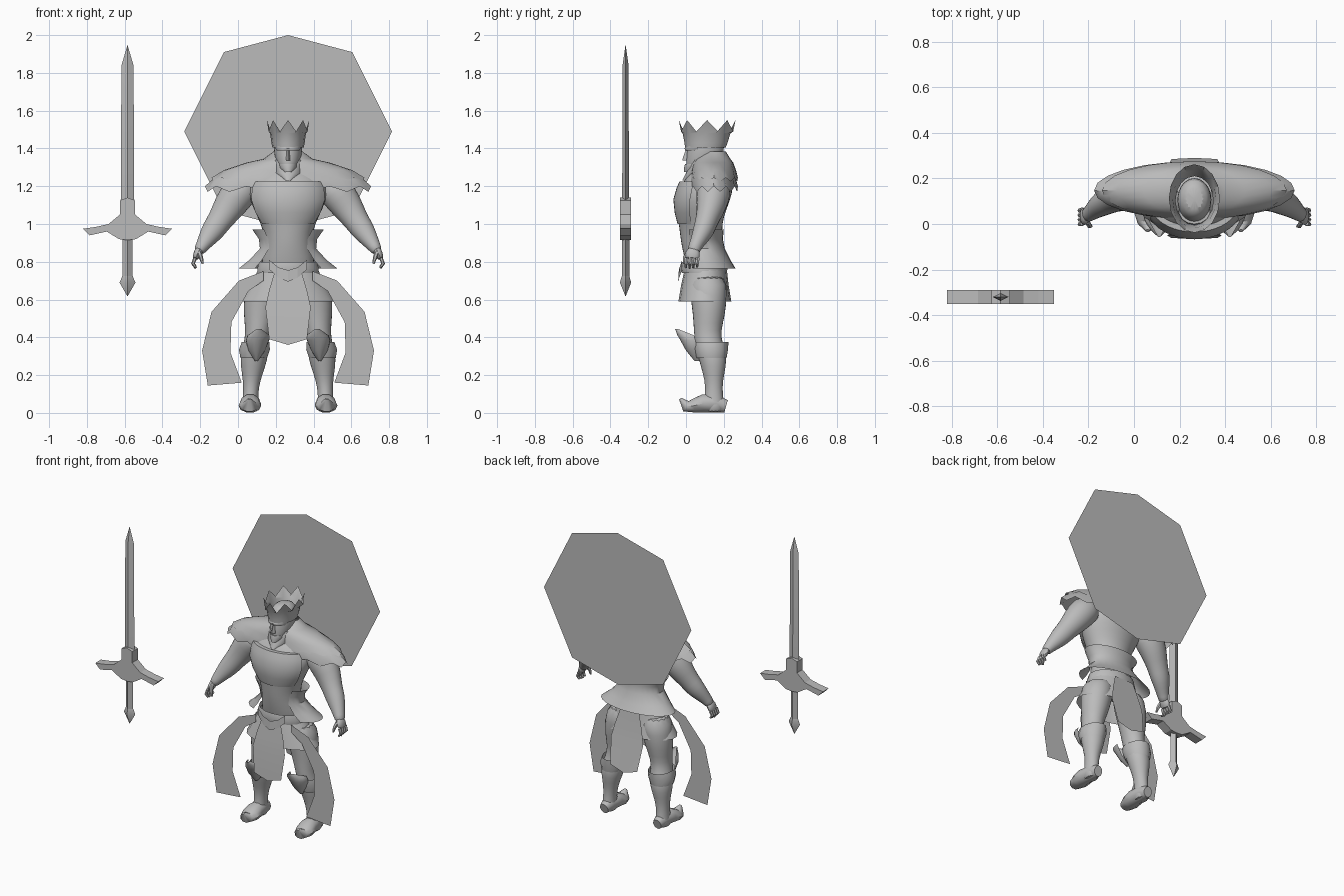
import bpy, bmesh, math
from mathutils import Vector

grey = bpy.data.materials.new("plain grey")
grey.diffuse_color = (0.5, 0.5, 0.5, 1)
CX = 0.265                       # centre line of the figure


def add(name, verts, faces, smooth=True, ox=CX, sub=0):
    me = bpy.data.meshes.new(name)
    me.from_pydata([(v[0] + ox, v[1], v[2]) for v in verts], [], faces)
    bm = bmesh.new()
    bm.from_mesh(me)
    bmesh.ops.recalc_face_normals(bm, faces=bm.faces)
    bm.to_mesh(me)
    bm.free()
    if smooth:
        me.polygons.foreach_set("use_smooth", [True] * len(me.polygons))
        me.set_sharp_from_angle(angle=math.radians(42))
    me.materials.append(grey)
    ob = bpy.data.objects.new(name, me)
    bpy.context.collection.objects.link(ob)
    if sub:
        ob.modifiers.new("round", 'SUBSURF').levels = sub
        ob.modifiers["round"].render_levels = sub
    return ob


def skin(rows, closed):
    n, f = len(rows[0]), []
    for r in range(len(rows) - 1):
        for i in range(n if closed else n - 1):
            j = (i + 1) % n
            f.append((r * n + i, r * n + j, (r + 1) * n + j, (r + 1) * n + i))
    return [v for row in rows for v in row], f


def loft(name, rings, n=14, a0=0, a1=360, cap=True, jag=0, sub=0, ox=CX):
    """Level rings (centre x, z, half width, front y, back y); angle 0 is the front."""
    full = a1 - a0 == 360
    rows = []
    for k, (cx, z, hx, yf, yb) in enumerate(rings):
        row = []
        for i in range(n if full else n + 1):
            a = math.radians(a0 + (a1 - a0) * i / n)
            drop = jag if k == len(rings) - 1 and i % 2 else 0
            row.append((cx + hx * math.sin(a), (yf + yb) / 2 - (yb - yf) / 2 * math.cos(a), z - drop))
        rows.append(row)
    v, f = skin(rows, full)
    if cap and full:
        f += [tuple(range(n)), tuple(range(len(v) - n, len(v)))]
    return add(name, v, f, ox=ox, sub=sub)


def tube(name, pts, n=10, ref=(0, 1, 0), sub=1):
    """Limb through points (x, y, z, radius a, radius b), rings square to the path."""
    P = [Vector(p[:3]) for p in pts]
    rows = []
    for i, p in enumerate(pts):
        t = (P[min(i + 1, len(P) - 1)] - P[max(i - 1, 0)]).normalized()
        u = Vector(ref).cross(t).normalized()
        w = t.cross(u)
        rows.append([P[i] + u * p[3] * math.cos(2 * math.pi * k / n)
                     + w * p[4] * math.sin(2 * math.pi * k / n) for k in range(n)])
    v, f = skin(rows, True)
    f += [tuple(range(n)), tuple(range(len(v) - n, len(v)))]
    return add(name, v, f, sub=sub)


def strip(name, a, b):
    v, f = skin([a, b], False)
    return add(name, v, f, smooth=False)


# back disc: flat octagon
disc = [(0, 2.0), (.34, 1.91), (.55, 1.49), (.34, 1.07), (0, .98), (-.34, 1.07), (-.55, 1.49), (-.34, 1.91)]
add("back_disc", [(x, .35, z) for x, z in disc], [tuple(range(8))], smooth=False)

# torso, neck, head
loft("torso", [(0, .66, .13, .03, .2), (0, .78, .15, 0, .21), (0, .88, .125, -.025, .2),
               (0, .96, .13, -.035, .19), (0, 1.04, .165, -.045, .2), (0, 1.12, .205, -.06, .235),
               (0, 1.2, .215, -.035, .255), (0, 1.27, .17, .02, .25), (0, 1.32, .07, .06, .21)], 18, sub=1)
loft("neck", [(0, 1.22, .075, .02, .21), (0, 1.34, .06, .05, .19)])
loft("head", [(0, 1.275, .03, .005, .1), (0, 1.305, .058, -.002, .16), (0, 1.36, .074, .0, .2),
              (0, 1.42, .078, .008, .205), (0, 1.47, .07, .025, .2), (0, 1.5, .04, .06, .16)], 16, sub=1)
loft("nose", [(0, 1.335, .014, -.018, .03), (0, 1.35, .012, -.017, .03), (0, 1.395, .007, 0, .03)], 6)
loft("brow", [(0, 1.388, .06, -.004, .1), (0, 1.4, .068, -.008, .12), (0, 1.415, .07, 0, .12)], 14)
loft("beard", [(0, 1.275, .022, -.012, .06), (0, 1.3, .05, -.01, .12), (0, 1.318, .05, -.005, .12)], 12)

# crown: open band with eight points
loft("crown", [(0, 1.405, .083, -.005, .21), (0, 1.43, .088, -.008, .22), (0, 1.48, .095, -.018, .235),
               (0, 1.55, .112, -.038, .262)], 16, cap=False, jag=.06)

# chest plate
loft("chest_plate", [(0, 1.0, .15, -.045, .2), (0, 1.06, .19, -.06, .22), (0, 1.13, .215, -.067, .24),
                     (0, 1.19, .21, -.05, .24), (0, 1.225, .195, -.035, .22), (0, 1.225, .16, .02, .2)],
     14, -65, 65)
loft("collar_flap", [(0, 1.23, .02, -.02, .1), (0, 1.27, .09, .0, .2), (0, 1.34, .1, .03, .22)], 12, -80, 80)

# mantle over the shoulders, two layers
loft("mantle", [(0, 1.385, .075, .1, .21), (0, 1.345, .13, .05, .235), (0, 1.325, .22, .04, .25),
                (0, 1.285, .34, .03, .265), (0, 1.245, .405, .02, .275)], 24, cap=False, jag=.02)
loft("mantle_under", [(0, 1.29, .3, .04, .25), (0, 1.235, .4, .02, .265), (0, 1.2, .44, .02, .275)],
     24, cap=False, jag=.03)

# waist armour, flared and open at the front
loft("waist_guard", [(0, .97, .19, -.01, .2), (0, .92, .155, -.01, .195), (0, .87, .15, -.01, .205),
                     (0, .81, .205, -.01, .235), (0, .765, .262, 0, .262)], 20, 42, 318)
# belt with pointed buckle
loft("belt", [(0, .74, .165, -.022, .215), (0, .765, .165, -.028, .22), (0, .8, .155, -.02, .215)], 18, cap=False)
strip("buckle", [(-.1, -.02, .81), (-.05, -.034, .77), (0, -.038, .755), (.05, -.034, .77), (.1, -.02, .81)],
      [(-.1, -.02, .76), (-.05, -.036, .715), (0, -.042, .695), (.05, -.036, .715), (.1, -.02, .76)])

# skirt and hanging cloths
loft("skirt", [(0, .77, .155, -.005, .215), (0, .68, .2, -.025, .225), (0, .59, .255, -.04, .24)], 18, cap=False)
for name, ys in (("front_cloth", (-.025, -.038, -.05, -.062, -.064)), ("back_cloth", (.22, .235, .25, .285, .29))):
    zs, ws = (.75, .65, .56, .39, .36), (.07, .1, .12, .1, 0.0)
    v, f = skin([[(-w, y, z), (0, y, z), (w, y, z)] for y, z, w in zip(ys, zs, ws)], False)
    add(name, v, f)

outer = [(.13, .75), (.26, .7), (.405, .535), (.455, .33), (.425, .145)]
inner = [(.13, .7), (.21, .645), (.30, .48), (.305, .32), (.245, .16)]

for s, side in ((-1, "left"), (1, "right")):
    # side ribbon
    strip(side + "_ribbon", [(s * x, 0, z) for x, z in outer], [(s * x, 0, z) for x, z in inner])

    # arm and hand
    tube(side + "_arm", [(s * x, y, z, a, b) for x, y, z, a, b in (
        (.19, .15, 1.22, .08, .08), (.26, .145, 1.17, .1, .1), (.315, .135, 1.09, .088, .08),
        (.36, .11, 1.02, .068, .062), (.395, .095, .97, .066, .06), (.43, .07, .92, .05, .046),
        (.46, .045, .875, .034, .034), (.475, .038, .85, .03, .036))], 12)
    tube(side + "_palm", [(s * x, y, z, a, b) for x, y, z, a, b in (
        (.463, .042, .875, .026, .03), (.48, .035, .845, .024, .045), (.492, .03, .81, .018, .042))], 8)
    for k in range(4):
        y = .002 + .02 * k
        tube(side + "_finger", [(s * .492, y, .82, .01, .011), (s * .503, y - .003, .79, .01, .01),
                                (s * .488, y - .003, .765 + .004 * abs(k - 1), .006, .006)], 6, sub=0)
    tube(side + "_thumb", [(s * .47, .01, .85, .013, .013), (s * .46, -.008, .82, .011, .011),
                           (s * .452, -.01, .79, .006, .006)], 6, sub=0)

    # leg
    loft(side + "_leg", [(s * x, z, hx, yf, yb) for x, z, hx, yf, yb in (
        (.115, .74, .1, .01, .22), (.135, .62, .102, .02, .22), (.15, .52, .088, .035, .21),
        (.16, .43, .066, .04, .185), (.17, .37, .066, .045, .195), (.178, .31, .076, .06, .215),
        (.185, .25, .068, .075, .215), (.193, .17, .046, .1, .195), (.198, .1, .04, .1, .195),
        (.2, .04, .045, .09, .205), (.2, .0, .045, .09, .205))], 14, sub=1)
    # boot top and pointed knee plate
    loft(side + "_boot_cuff", [(s * .182, .29, .072, .055, .215), (s * .178, .335, .084, .04, .222),
                               (s * .172, .375, .075, .03, .225)], 14, cap=False)
    loft(side + "_knee_plate", [(s * .168, .275, .008, .045, .1), (s * .166, .33, .045, .0, .12),
                                (s * .162, .385, .062, -.03, .13), (s * .155, .41, .06, -.045, .13),
                                (s * .155, .445, .01, -.058, -.03)], 10, -90, 90)
    # boot foot with raised toe
    tube(side + "_foot", [(s * x, y, z, a, b) for x, y, z, a, b in (
        (.198, .212, .035, .03, .035), (.198, .16, .05, .044, .05), (.2, .09, .05, .056, .05),
        (.202, .04, .038, .06, .038), (.204, 0, .035, .045, .032), (.205, -.03, .075, .008, .008))],
        10, (0, 0, 1), sub=0)

# sword: blade, grip and pommel as lozenge lofts, guard as extruded outline
SX, SY = -.585, -.32


def blade(name, rows):
    loft(name, [(0, z, hx, SY - hy, SY + hy) for z, hx, hy in rows], 4, ox=SX)


blade("blade", [(1.08, .036, .018), (1.84, .032, .016), (1.945, .001, .001)])
blade("grip", [(.7, .027, .02), (.96, .027, .02)])
blade("pommel", [(.62, .002, .002), (.69, .042, .03), (.73, .025, .018)])
half = [(0, 1.14), (.04, 1.125), (.04, 1.05), (.1, 1.0), (.165, .985), (.235, .975), (.2, .94), (.11, .96), (.045, .92), (0, .915)]
out = half + [(-x, z) for x, z in half[-2:0:-1]]
n = len(out)
v, f = skin([[(x, SY + d, z) for x, z in out] for d in (-.03, .03)], True)
add("sword_guard", v, f + [tuple(range(n)), tuple(range(n, 2 * n))], smooth=False, ox=SX)
